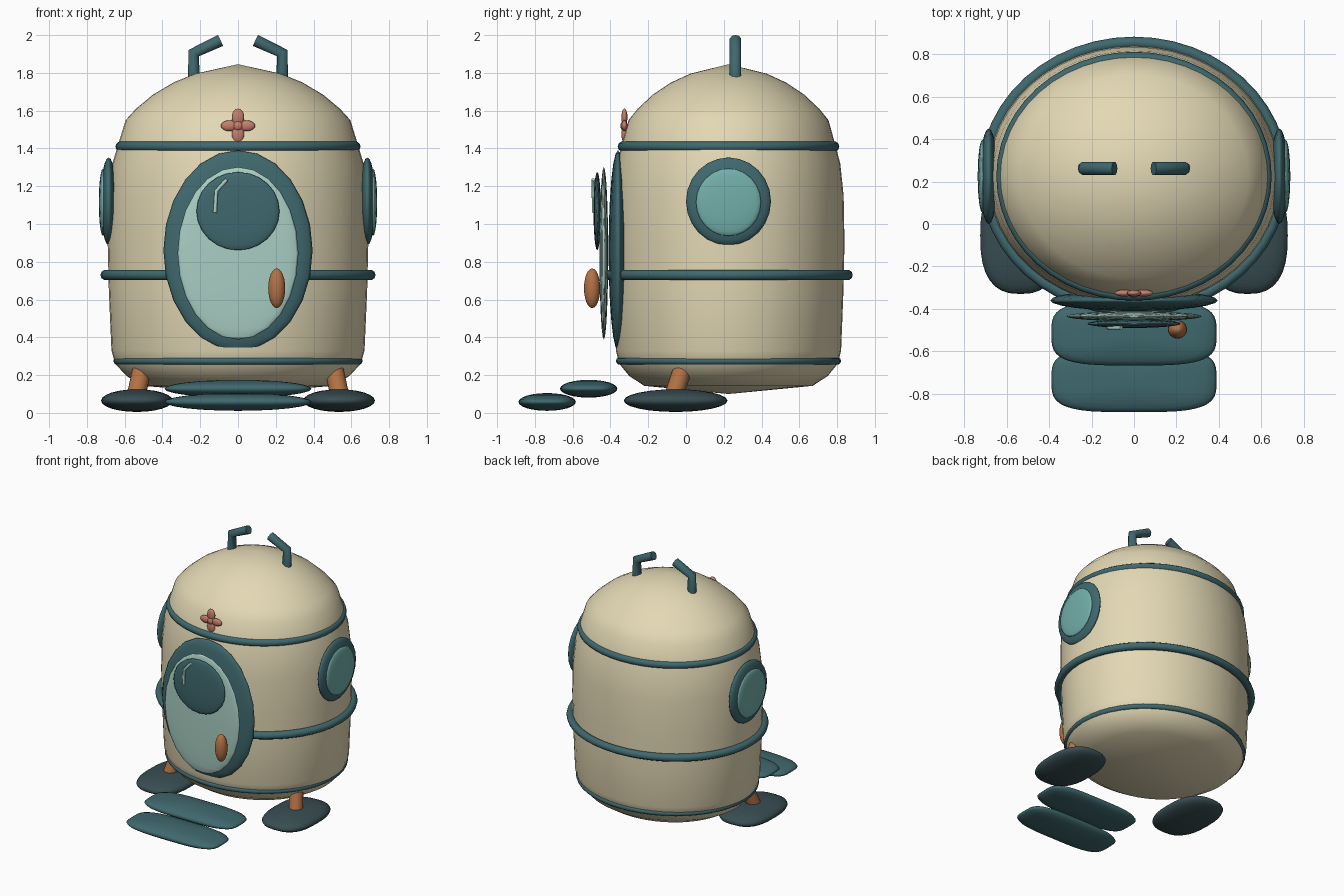
import bpy, bmesh, math
from mathutils import Vector, Matrix

if "Cube" in bpy.data.objects:
    bpy.data.objects.remove(bpy.data.objects["Cube"])

CY = 0.225          # body axis position in y
FLAT = 0.89         # body depth / width ratio


def mat(name, r, g, b):
    m = bpy.data.materials.new(name)
    m.diffuse_color = (r, g, b, 1)
    m.use_nodes = True
    m.node_tree.nodes["Principled BSDF"].inputs["Base Color"].default_value = m.diffuse_color
    return m


CREAM = mat("cream", 0.77, 0.69, 0.46)
TEAL = mat("teal", 0.05, 0.14, 0.155)
DARK = mat("dark_slate", 0.04, 0.075, 0.085)
PALE = mat("pale_glass", 0.40, 0.62, 0.55)
AQUA = mat("aqua_glass", 0.17, 0.43, 0.40)
COPPER = mat("copper", 0.45, 0.17, 0.06)
PINK = mat("pink", 0.56, 0.21, 0.15)


def make(name, bm, material):
    bmesh.ops.recalc_face_normals(bm, faces=bm.faces)
    for f in bm.faces:
        f.smooth = True
    me = bpy.data.meshes.new(name)
    bm.to_mesh(me)
    bm.free()
    ob = bpy.data.objects.new(name, me)
    bpy.context.collection.objects.link(ob)
    me.materials.append(material)
    return ob


def blob(name, c, r, material, n=2.0, seg=24, rings=12):
    """Ellipsoid; n > 2 squares off its plan outline."""
    bm = bmesh.new()
    bmesh.ops.create_uvsphere(bm, u_segments=seg, v_segments=rings, radius=1)
    for v in bm.verts:
        h = math.hypot(v.co.x, v.co.y)
        if h > 1e-5:
            v.co.x, v.co.y = [h * math.copysign(abs(k / h) ** (2 / n), k) for k in v.co.xy]
        v.co = Vector(c) + v.co * Vector(r)
    return make(name, bm, material)


def tube(name, pts, radius, material, closed=False):
    cu = bpy.data.curves.new(name, 'CURVE')
    cu.dimensions = '3D'
    cu.bevel_depth = radius
    cu.bevel_resolution = 3
    cu.use_fill_caps = True
    sp = cu.splines.new('POLY')
    sp.points.add(len(pts) - 1)
    for p, co in zip(sp.points, pts):
        p.co = (*co, 1)
        p.radius = 1
    sp.use_cyclic_u = closed
    sp.use_smooth = True
    cu.materials.append(material)
    ob = bpy.data.objects.new(name, cu)
    bpy.context.collection.objects.link(ob)
    return ob


# Barrel body with domed top, revolved then flattened in depth
profile = [(0, 0.10), (0.50, 0.143), (0.59, 0.195), (0.65, 0.26), (0.67, 0.33),
           (0.684, 0.65), (0.69, 0.90), (0.685, 1.15), (0.665, 1.32), (0.635, 1.42),
           (0.595, 1.55), (0.54, 1.61), (0.45, 1.685), (0.34, 1.75), (0.23, 1.795), (0, 1.846)]
bm = bmesh.new()
vs = [bm.verts.new((x, 0, z)) for x, z in profile]
es = [bm.edges.new(p) for p in zip(vs, vs[1:])]
bmesh.ops.spin(bm, geom=vs + es, cent=(0, 0, 0), axis=(0, 0, 1), angle=math.tau, steps=48)
bmesh.ops.remove_doubles(bm, verts=bm.verts, dist=1e-4)
for v in bm.verts:
    v.co.y = v.co.y * FLAT + CY
make("body", bm, CREAM)

# Hoops around the body
for name, z, r, t in (("upper_hoop", 1.41, 0.622, 0.027), ("middle_hoop", 0.73, 0.70, 0.028),
                      ("lower_hoop", 0.275, 0.64, 0.02)):
    pts = [(r * math.cos(a), CY + 0.9 * r * math.sin(a), z)
           for a in (i * math.tau / 48 for i in range(48))]
    tube(name, pts, t, TEAL, True)

# Front door, its window, glint and handle
blob("door_frame", (0, -0.36, 0.86), (0.395, 0.05, 0.53), TEAL)
blob("door_panel", (0, -0.435, 0.845), (0.32, 0.023, 0.457), PALE)
blob("door_window", (0, -0.47, 1.068), (0.22, 0.02, 0.207), TEAL)
tube("window_glint", [(-0.122, -0.488, 1.06), (-0.115, -0.49, 1.175), (-0.06, -0.49, 1.235)],
     0.01, PALE)
blob("door_handle", (0.205, -0.497, 0.66), (0.045, 0.043, 0.105), COPPER)

# Four-petal ornament above the door
for i, (dx, dz) in enumerate(((1, 0), (-1, 0), (0, 1), (0, -1))):
    blob(f"petal_{i + 1}", (dx * 0.046, -0.326, 1.52 + dz * 0.046),
         (0.045 if dx else 0.033, 0.016, 0.045 if dz else 0.028), PINK, seg=16, rings=10)
blob("ornament_centre", (0, -0.33, 1.52), (0.026, 0.018, 0.026), PINK, seg=16, rings=10)

# Mirrored side parts: portholes, bent pipes, legs and feet
for s, side in ((1, "right"), (-1, "left")):
    blob(side + "_porthole_frame", (s * 0.685, CY, 1.12), (0.042, 0.225, 0.232), TEAL)
    blob(side + "_porthole_glass", (s * 0.715, CY, 1.115), (0.022, 0.172, 0.178), AQUA)
    tube(side + "_roof_pipe", [(s * 0.234, 0.262, 1.76), (s * 0.234, 0.262, 1.905),
                               (s * 0.092, 0.262, 1.972)], 0.032, TEAL)
    bm = bmesh.new()
    a, b = Vector((s * 0.51, -0.02, 0.225)), Vector((s * 0.545, -0.075, 0.06))
    d = a - b
    bmesh.ops.create_cone(bm, cap_ends=True, segments=20, radius1=0.05, radius2=0.05,
                          depth=d.length,
                          matrix=Matrix.Translation((a + b) / 2)
                          @ d.to_track_quat('Z', 'Y').to_matrix().to_4x4())
    leg = make(side + "_leg", bm, COPPER)
    bpy.ops.object.select_all(action='DESELECT')
    leg.select_set(True)
    bpy.context.view_layer.objects.active = leg
    bpy.ops.object.shade_smooth_by_angle()
    blob(side + "_foot", (s * 0.535, -0.055, 0.065), (0.19, 0.275, 0.06), DARK, n=2.6, seg=32)

# Entry steps with rounded-rectangle plan
blob("upper_step", (0, -0.515, 0.128), (0.39, 0.152, 0.047), TEAL, n=3.6, seg=40)
blob("lower_step", (0, -0.735, 0.058), (0.39, 0.152, 0.047), TEAL, n=3.6, seg=40)
